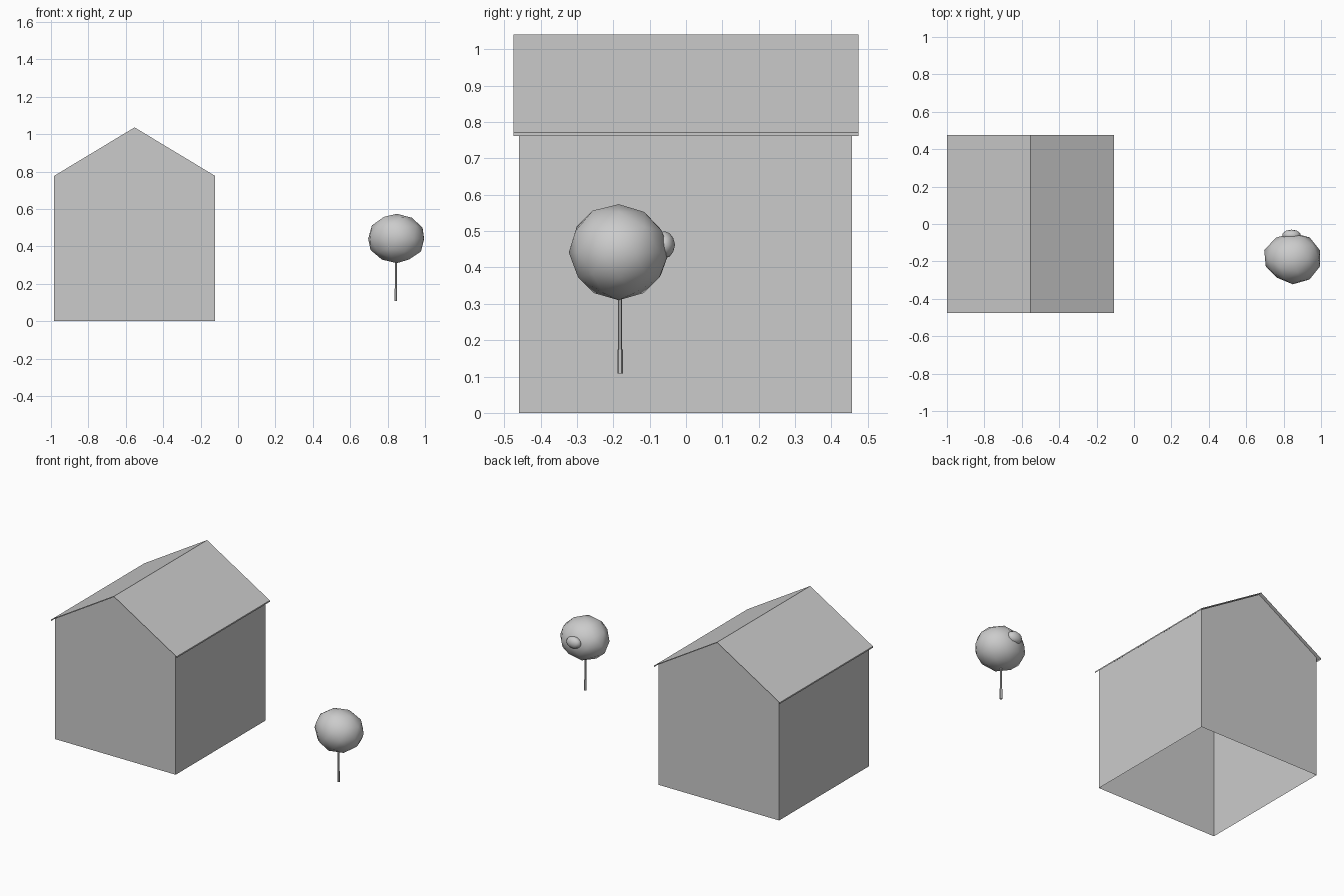
import bpy, bmesh
from mathutils import Vector

if "Cube" in bpy.data.objects:
    bpy.data.objects.remove(bpy.data.objects["Cube"])


def make(name, bm, smooth=False):
    me = bpy.data.meshes.new(name)
    for f in bm.faces:
        f.smooth = smooth
    bm.to_mesh(me)
    bm.free()
    ob = bpy.data.objects.new(name, me)
    bpy.context.collection.objects.link(ob)
    return ob


def extrude_profile(bm, profile, y0, y1, closed_ends=False):
    """Sweep an (x, z) profile along y as single-skin strips."""
    a = [bm.verts.new((x, y0, z)) for x, z in profile]
    b = [bm.verts.new((x, y1, z)) for x, z in profile]
    for i in range(len(profile) - 1):
        bm.faces.new((a[i], a[i + 1], b[i + 1], b[i]))
    if closed_ends:
        bm.faces.new(a[::-1])
        bm.faces.new(b)


RIDGE_X = -0.553

# walls: two sides and two gable ends, open underneath
bm = bmesh.new()
hw = 0.43
left = [(RIDGE_X - hw, 0), (RIDGE_X - hw, 0.777)]
right = [(RIDGE_X + hw, 0.777), (RIDGE_X + hw, 0)]
for side in (left, right):
    extrude_profile(bm, side, -0.459, 0.456)
for y in (-0.459, 0.456):
    outline = left + [(RIDGE_X, 1.036)] + right
    face = bm.faces.new([bm.verts.new((x, y, z)) for x, z in outline])
    if y < 0:
        face.normal_flip()
bmesh.ops.remove_doubles(bm, verts=bm.verts, dist=1e-4)
bmesh.ops.recalc_face_normals(bm, faces=bm.faces)
make("house_walls", bm)

# roof: thin pitched sheet with a small lip along each eave
bm = bmesh.new()
ew = 0.447
extrude_profile(bm, [(RIDGE_X - ew, 0.762), (RIDGE_X - ew, 0.771), (RIDGE_X, 1.04),
                     (RIDGE_X + ew, 0.771), (RIDGE_X + ew, 0.762)], -0.475, 0.475)
bmesh.ops.recalc_face_normals(bm, faces=bm.faces)
make("roof", bm)


# tree trunk: thin stem with a slightly thicker foot
def cylinder(name, r, z0, z1):
    bm = bmesh.new()
    bmesh.ops.create_cone(bm, cap_ends=True, segments=6, radius1=r, radius2=r, depth=z1 - z0)
    bmesh.ops.translate(bm, verts=bm.verts, vec=(0.844, -0.181, (z0 + z1) / 2))
    make(name, bm)


cylinder("trunk_foot", 0.008, 0.108, 0.175)
cylinder("trunk", 0.0055, 0.175, 0.33)


# foliage: lumpy low-poly ball, pushed and pulled in a few directions
def blob(name, centre, size, bumps=()):
    bm = bmesh.new()
    bmesh.ops.create_icosphere(bm, subdivisions=2, radius=1)
    for v in bm.verts:
        d = v.co.normalized()
        k = 1 + sum(a * max(0, d.dot(Vector(n).normalized())) ** 6 for n, a in bumps)
        v.co = Vector(centre) + Vector([d[i] * size[i] * k for i in range(3)])
    make(name, bm, True)


blob("foliage", (0.849, -0.185, 0.441), (0.152, 0.138, 0.131),
     [((-1, 0, 0), 0.08), ((-0.7, -0.6, 0), -0.10),
      ((-0.3, -0.6, 0.8), 0.07), ((0.7, 0.5, 0.4), 0.03)])
blob("foliage_bump", (0.842, -0.060, 0.462), (0.050, 0.030, 0.038))
